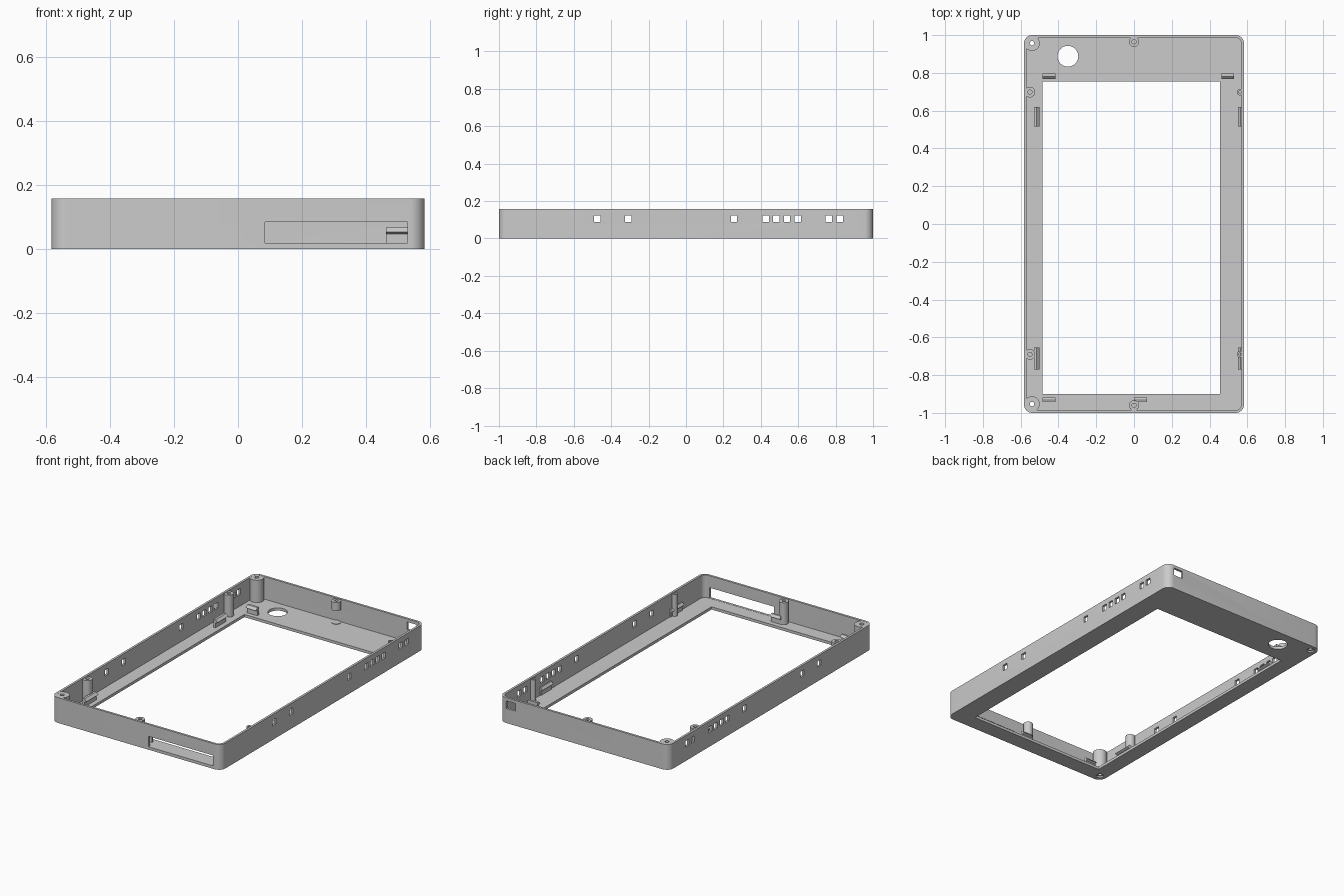
import bpy, bmesh
from math import cos, sin, pi

if "Cube" in bpy.data.objects:
    bpy.data.objects.remove(bpy.data.objects["Cube"])

grey = bpy.data.materials.new("plain_grey")
grey.use_nodes = True
colour = (0.6, 0.6, 0.6, 1)
grey.diffuse_color = colour
grey.node_tree.nodes["Principled BSDF"].inputs["Base Color"].default_value = colour

HX, HY, H = 0.583, 1.0, 0.157     # half width, half depth, height
WALL, FLOOR, R = 0.014, 0.017, 0.045


def finish(name, bm):
    bmesh.ops.recalc_face_normals(bm, faces=bm.faces)
    mesh = bpy.data.meshes.new(name)
    bm.to_mesh(mesh)
    bm.free()
    mesh.materials.append(grey)
    obj = bpy.data.objects.new(name, mesh)
    bpy.context.collection.objects.link(obj)
    return obj


def add_prism(bm, outline, z0, z1):
    low = [bm.verts.new((x, y, z0)) for x, y in outline]
    high = [bm.verts.new((x, y, z1)) for x, y in outline]
    bm.faces.new(low)
    bm.faces.new(high)
    n = len(outline)
    for i in range(n):
        j = (i + 1) % n
        bm.faces.new((low[i], low[j], high[j], high[i]))


def rect(x0, x1, y0, y1):
    return [(x0, y0), (x1, y0), (x1, y1), (x0, y1)]


def circle(x, y, r, n=32):
    return [(x + r * cos(2 * pi * i / n), y + r * sin(2 * pi * i / n)) for i in range(n)]


def rounded(hx, hy, r, n=8):
    pts = []
    for k, (sx, sy) in enumerate([(1, 1), (-1, 1), (-1, -1), (1, -1)]):
        for i in range(n + 1):
            a = (k + i / n) * pi / 2
            pts.append((sx * (hx - r) + r * cos(a), sy * (hy - r) + r * sin(a)))
    return pts


def prisms(name, *parts):
    bm = bmesh.new()
    for part in parts:
        add_prism(bm, *part)
    return finish(name, bm)


def smooth(obj):
    bpy.ops.object.select_all(action='DESELECT')
    obj.select_set(True)
    bpy.context.view_layer.objects.active = obj
    bpy.ops.object.shade_smooth_by_angle()


def cut(obj, cutter):
    mod = obj.modifiers.new("cut", 'BOOLEAN')
    mod.operation, mod.solver, mod.object = 'DIFFERENCE', 'EXACT', cutter
    bpy.context.view_layer.objects.active = obj
    bpy.ops.object.modifier_apply(modifier=mod.name)
    bpy.data.objects.remove(cutter)


# Open tray with rounded corners
case = prisms("case_frame", (rounded(HX, HY, R), 0, H))
cut(case, prisms("cavity", (rounded(HX - WALL, HY - WALL, R - WALL), FLOOR, H + 0.1)))

# Screen opening, round hole and screw holes in the floor
corners = [(-0.54, 0.957), (-0.54, -0.953)]
cut(case, prisms("floor_cuts",
                 (rect(-0.485, 0.455, -0.9, 0.755), -0.1, 0.05),
                 (circle(-0.35, 0.888, 0.055, 48), -0.1, 0.05),
                 *[(circle(x, y, 0.022), -0.1, 0.05) for x, y in corners]))

# Vent windows through both long walls, front slot and rear port
vents = [-0.475, -0.308, 0.257, 0.427, 0.483, 0.54, 0.597, 0.764, 0.822]
cut(case, prisms("wall_cuts",
                 *[(rect(-1, 1, y - 0.017, y + 0.017), 0.087, 0.124) for y in vents],
                 (rect(0.085, 0.53, -1.1, -0.96), FLOOR + 0.001, 0.083),
                 (rect(0.47, 0.535, 0.96, 1.1), 0.09, 0.138)))
smooth(case)


# Screw posts: hollow tubes
def post(name, x, y, r, hole, z0, z1, capped=False):
    bm = bmesh.new()
    rings = [[bm.verts.new((px, py, z)) for px, py in circle(x, y, rad)]
             for rad, z in ((hole, z0), (r, z0), (r, z1), (hole, z1))]
    n = len(rings[0])
    for k in range(4):
        a, b = rings[k], rings[(k + 1) % 4]
        for i in range(n):
            j = (i + 1) % n
            bm.faces.new((a[i], a[j], b[j], b[i]))
    obj = finish(name, bm)
    if capped:
        prisms(name + "_cap", (circle(x, y, hole), z0, z0 + 0.005))
    smooth(obj)


for side, (x, y) in zip(("back", "front"), corners):
    post(side + "_corner_post", x, y, 0.041, 0.012, 0.01, H - 0.001)
for side, y in (("back", 0.698), ("front", -0.69)):
    post(side + "_right_post", -0.551, y, 0.028, 0.011, FLOOR, H - 0.004)
    post(side + "_left_post", 0.561, y, 0.017, 0.008, FLOOR, H - 0.004)
post("front_middle_post", 0, -0.96, 0.027, 0.011, FLOOR, H - 0.004)
post("back_middle_boss", 0, 0.965, 0.027, 0.011, 0.1, H - 0.004, True)
prisms("back_floor_pad", (circle(0, 0.965, 0.027), FLOOR - 0.004, FLOOR + 0.003))


# Snap clips: upright plate with a small hook facing inward
def clip(name, start, lo, hi, along, inward, reach):
    profile = [(0, FLOOR - 0.003), (0.5, FLOOR - 0.003), (0.5, 0.046),
               (1, 0.053), (0.5, 0.067), (0, 0.067)]
    bm = bmesh.new()
    ends = []
    for t in (lo, hi):
        ring = []
        for u, z in profile:
            d = start + inward * reach * u
            ring.append(bm.verts.new((t, d, z) if along == 'x' else (d, t, z)))
        bm.faces.new(ring)
        ends.append(ring)
    for i in range(len(profile)):
        j = (i + 1) % len(profile)
        bm.faces.new((ends[0][i], ends[0][j], ends[1][j], ends[1][i]))
    finish(name, bm)


clip("back_right_clip", 0.797, -0.485, -0.415, 'x', -1, 0.03)
clip("back_left_clip", 0.797, 0.463, 0.53, 'x', -1, 0.03)
clip("front_right_clip", -0.943, -0.485, -0.415, 'x', 1, 0.025)
clip("front_middle_clip", -0.943, 0, 0.068, 'x', 1, 0.025)
for side, lo, hi in (("back", 0.515, 0.62), ("front", -0.77, -0.655)):
    clip(side + "_right_side_clip", -0.53, lo, hi, 'y', 1, 0.03)
    clip(side + "_left_side_clip", 0.575, lo, hi, 'y', -1, 0.025)
